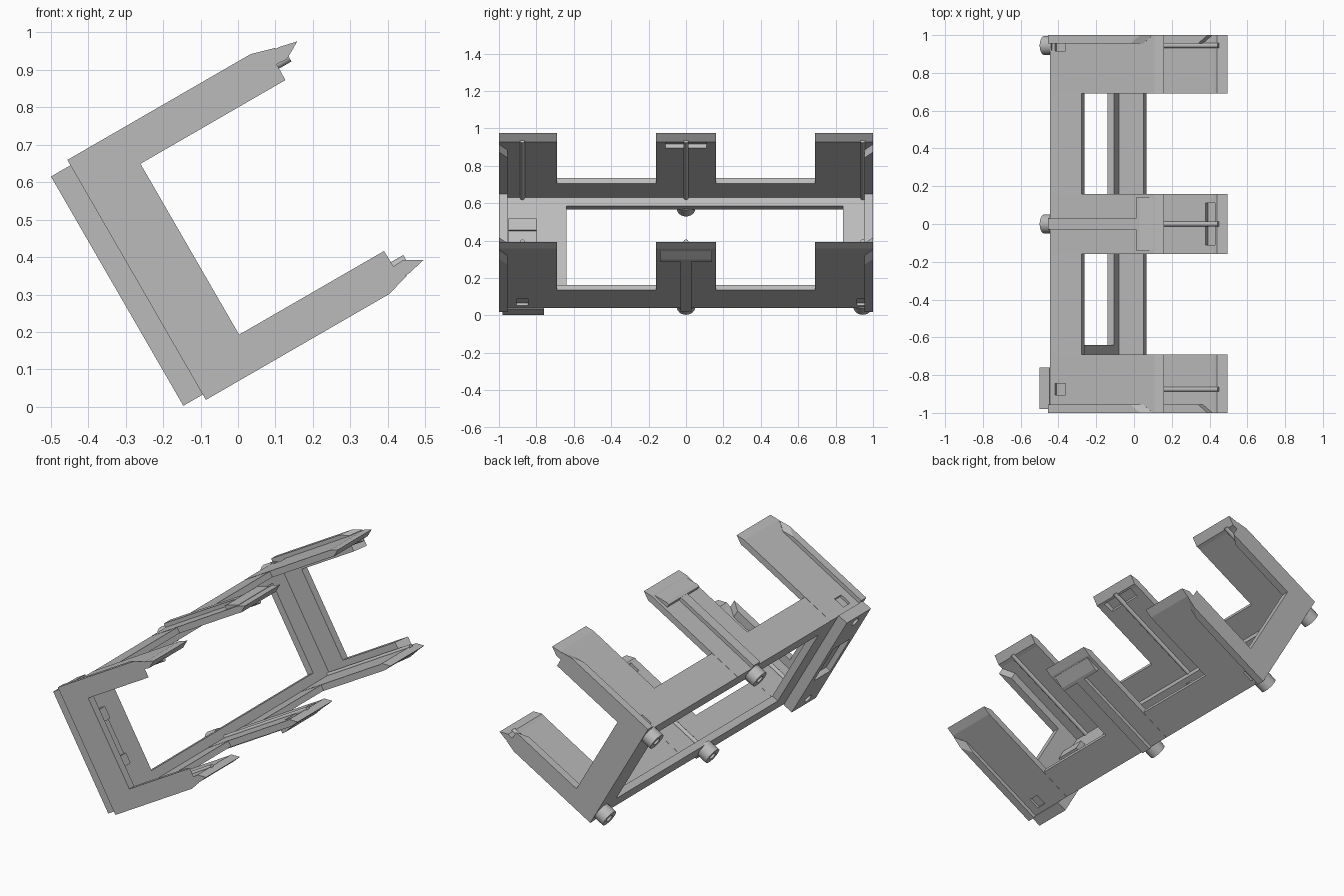
import bpy, bmesh, math
from mathutils import Matrix

cube = bpy.data.objects.get("Cube")
if cube:
    bpy.data.objects.remove(cube, do_unlink=True)

grey = bpy.data.materials.new("plain_grey")
grey.use_nodes = True
grey.diffuse_color = (0.5, 0.5, 0.5, 1)
grey.node_tree.nodes["Principled BSDF"].inputs["Base Color"].default_value = (0.5, 0.5, 0.5, 1)

# The frame is built square (u along the arms, v across) and then tilted
TILT = Matrix.Translation((-0.146, 0, 0.003)) @ Matrix.Rotation(math.radians(-30), 4, 'Y')
HEIGHT = 0.707


def finish(name, bm):
    bmesh.ops.recalc_face_normals(bm, faces=bm.faces)
    bm.transform(TILT)
    mesh = bpy.data.meshes.new(name)
    bm.to_mesh(mesh)
    bm.free()
    mesh.materials.append(grey)
    obj = bpy.data.objects.new(name, mesh)
    bpy.context.collection.objects.link(obj)
    return obj


def prism(name, profile, y0, y1, flip=False, taper=0):
    """Extrude a (u, v) profile along y; taper pulls the y1 end's tips back."""
    bm = bmesh.new()
    rings = []
    for y in (y0, y1):
        ring = []
        for u, v in profile:
            if taper and y == y1 and u > 0.6:
                u -= taper
            ring.append(bm.verts.new((u, y, HEIGHT - v if flip else v)))
        rings.append(ring)
    bm.faces.new(rings[0])
    bm.faces.new(rings[1])
    n = len(profile)
    for i in range(n):
        j = (i + 1) % n
        bm.faces.new((rings[0][i], rings[0][j], rings[1][j], rings[1][i]))
    return finish(name, bm)


def block(name, u, y, v, flip=False):
    return prism(name, [(u[0], v[0]), (u[1], v[0]), (u[1], v[1]), (u[0], v[1])], *y, flip)


def rod(name, radius, u, y, v, sides=24):
    bm = bmesh.new()
    place = Matrix.Translation((sum(u) / 2, y, v)) @ Matrix.Rotation(math.pi / 2, 4, 'Y')
    bmesh.ops.create_cone(bm, cap_ends=True, segments=sides, radius1=radius, radius2=radius,
                          depth=u[1] - u[0], matrix=place)
    return finish(name, bm)


def smooth(obj):
    bpy.ops.object.select_all(action='DESELECT')
    obj.select_set(True)
    bpy.context.view_layer.objects.active = obj
    bpy.ops.object.shade_smooth_by_angle(angle=math.radians(30))


def cut(obj, cutter):
    cutter.hide_render = True
    mod = obj.modifiers.new("cut", 'BOOLEAN')
    mod.operation = 'DIFFERENCE'
    mod.solver = 'EXACT'
    mod.object = cutter
    bpy.context.view_layer.objects.active = obj
    bpy.ops.object.modifier_apply(modifier=mod.name)
    bpy.data.objects.remove(cutter, do_unlink=True)


ARM = [(0.06, 0.007), (0.7, 0.005), (0.75, 0.0164), (0.702, 0.044), (0.68, 0.042), (0.06, 0.042)]
HEAD = [(0.6, -0.0165), (0.62, -0.0165), (0.69, 0.003), (0.69, 0.015), (0.6, 0.015)]
ARM_SPANS = {"front": (-1, -0.69), "middle": (-0.16, 0.16), "rear": (0.69, 1)}
RIB_Y = {"front": -0.875, "middle": 0, "rear": 0.945}

# Two mirrored combs of arms
for side, flip in (("lower", False), ("upper", True)):
    for place, span in ARM_SPANS.items():
        arm = prism(f"{side}_{place}_arm", ARM, *span, flip)
        if place == "middle":
            cut(arm, block("slot_cutter", (0.63, 0.69), (-0.11, 0.11), (0.015, 0.06), flip))
        else:
            y = RIB_Y[place]
            cut(arm, block("notch_cutter", (0.09, 0.155), (y - 0.03, y + 0.03 if y < 0 else 0.955),
                           (-0.02, 0.022), flip))
        rib_v = HEIGHT - 0.042 if flip else 0.042
        smooth(rod(f"{side}_{place}_rib", 0.013, (0.07, 0.71), RIB_Y[place], rib_v, 16))
    for place, span in (("front", (-0.69, -0.16)), ("rear", (0.16, 0.69))):
        block(f"{side}_{place}_band", (0.06, 0.25), span, (0.008, 0.041), flip)
    block(f"{side}_back_beam", (0.06, 0.1), (-0.955, 0.955), (0.04, 0.093), flip)

    # Raised T strip on the outside of the middle arm
    block(f"{side}_strip", (0.06, 0.605), (-0.03, 0.03), (-0.0155, 0.015), flip)
    prism(f"{side}_strip_head", HEAD, -0.14, 0.14, flip)

    # Hollow locating pegs
    for place, y in (("middle", 0), ("rear", 0.945)):
        v = HEIGHT - 0.05 if flip else 0.05
        peg = rod(f"{side}_{place}_peg", 0.05, (0, 0.07), y, v)
        cut(peg, rod("peg_hole_cutter", 0.022, (-0.02, 0.04), y, v, 16))
        smooth(peg)

# C-shaped end walls, with the tips tapering outwards
half = [(0.06, -0.0165), (0.625, -0.0165), (0.69, 0.002), (0.672, 0.042), (0.671, 0.09), (0.224, 0.09)]
c_shape = half + [(u, HEIGHT - v) for u, v in reversed(half)]
prism("front_end_wall", c_shape, -1, -0.955, taper=0.06)
prism("rear_end_wall", c_shape, 1, 0.955, taper=0.06)

# Back panels beside the opening
block("front_back_panel", (0.06, 0.1), (-0.955, -0.64), (0.093, 0.614))
block("rear_back_panel", (0.06, 0.1), (0.84, 0.955), (0.093, 0.614))

# Inner bracket and outer mounting block
bracket = block("inner_bracket", (0.1, 0.13), (-0.95, -0.8), (0.19, 0.52))
cut(bracket, block("bracket_cutter", (0.115, 0.14), (-0.96, -0.79), (0.25, 0.45)))
mount = block("mounting_block", (0, 0.06), (-0.98, -0.76), (0, HEIGHT))
cut(mount, block("window_cutter", (-0.01, 0.03), (-0.95, -0.8), (0.23, 0.48)))
for v in (0.05, HEIGHT - 0.05):
    cut(mount, rod("mount_hole_cutter", 0.025, (-0.02, 0.04), -0.875, v, 16))
